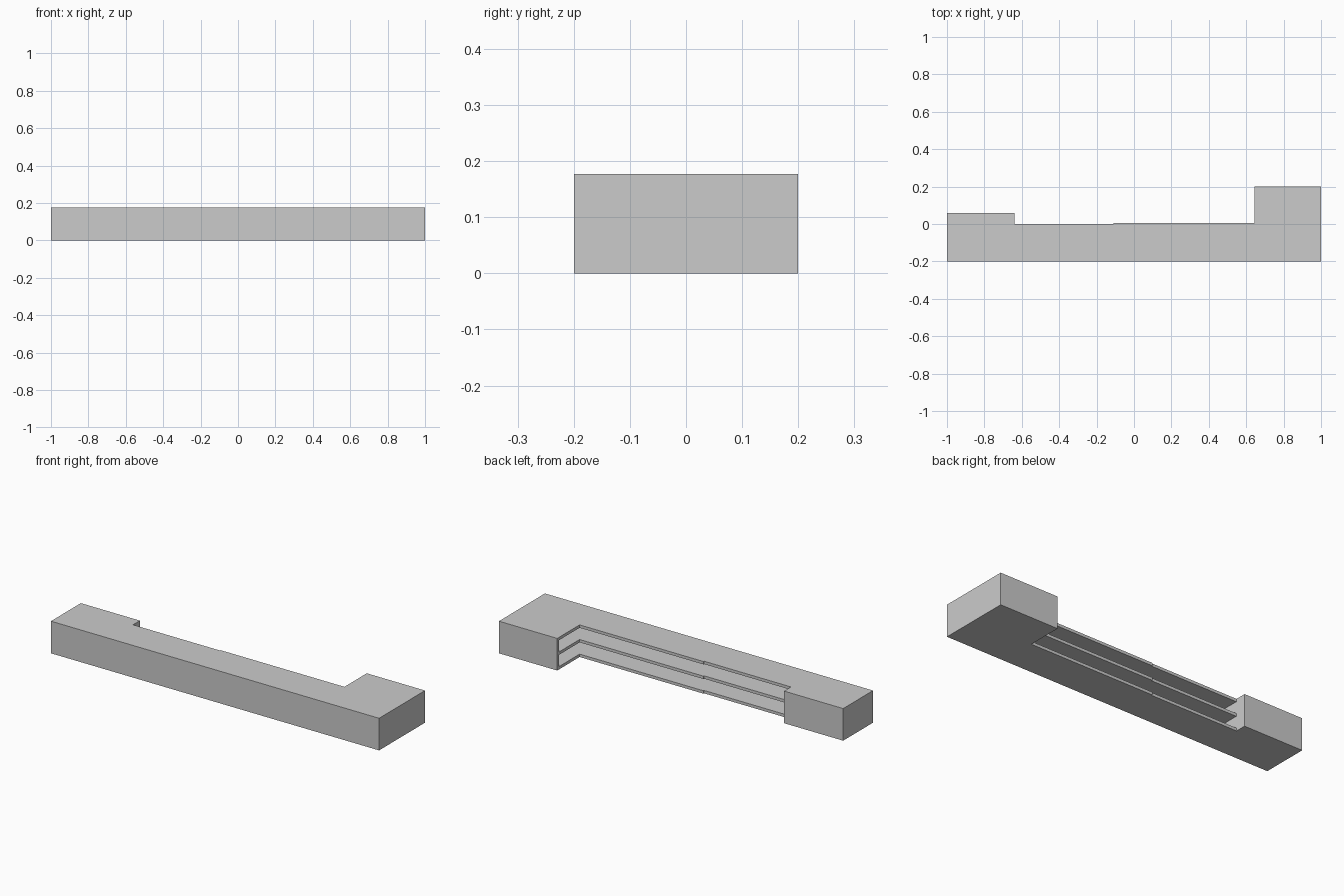
import bpy
import bmesh

if "Cube" in bpy.data.objects:
    bpy.data.objects.remove(bpy.data.objects["Cube"])

HEIGHT = 0.177
BOARD = 0.016      # thickness of shelves and panels


def prism(name, outline, z0, z1):
    """Extrude a counter-clockwise plan outline from z0 to z1."""
    bm = bmesh.new()
    face = bm.faces.new([bm.verts.new((x, y, z0)) for x, y in outline])
    top = bmesh.ops.extrude_face_region(bm, geom=[face])["geom"]
    verts = [v for v in top if isinstance(v, bmesh.types.BMVert)]
    bmesh.ops.translate(bm, verts=verts, vec=(0, 0, z1 - z0))
    bmesh.ops.recalc_face_normals(bm, faces=bm.faces)
    mesh = bpy.data.meshes.new(name)
    bm.to_mesh(mesh)
    bm.free()
    obj = bpy.data.objects.new(name, mesh)
    bpy.context.collection.objects.link(obj)
    return obj


# Counter body: narrow run, deep right wing, shallow left cabinet
counter = prism("counter", [
    (-1, -0.2), (1, -0.2), (1, 0.2), (0.645, 0.2), (0.645, 0.005),
    (-0.11, 0.005), (-0.11, 0), (-0.64, 0), (-0.64, 0.06), (-1, 0.06),
], 0, HEIGHT)

# Two open L-shaped shelf bays, reached from the inner corner
bay = [
    (-0.639, -0.2 + BOARD), (1 - BOARD, -0.2 + BOARD),
    (1 - BOARD, 0.2 - BOARD), (0.6, 0.2 - BOARD), (0.6, 0.04),
    (-0.639, 0.04),
]
middle = (HEIGHT - BOARD) / 2
for i, z in enumerate((0, middle)):
    cutter = prism(f"shelf_bay_cutter_{i}", bay, z + BOARD, z + middle)
    cutter.hide_render = True
    mod = counter.modifiers.new("shelf_bay", "BOOLEAN")
    mod.operation = "DIFFERENCE"
    mod.solver = "EXACT"
    mod.object = cutter
    bpy.context.view_layer.objects.active = counter
    bpy.ops.object.modifier_apply(modifier=mod.name)
    bpy.data.objects.remove(cutter)
